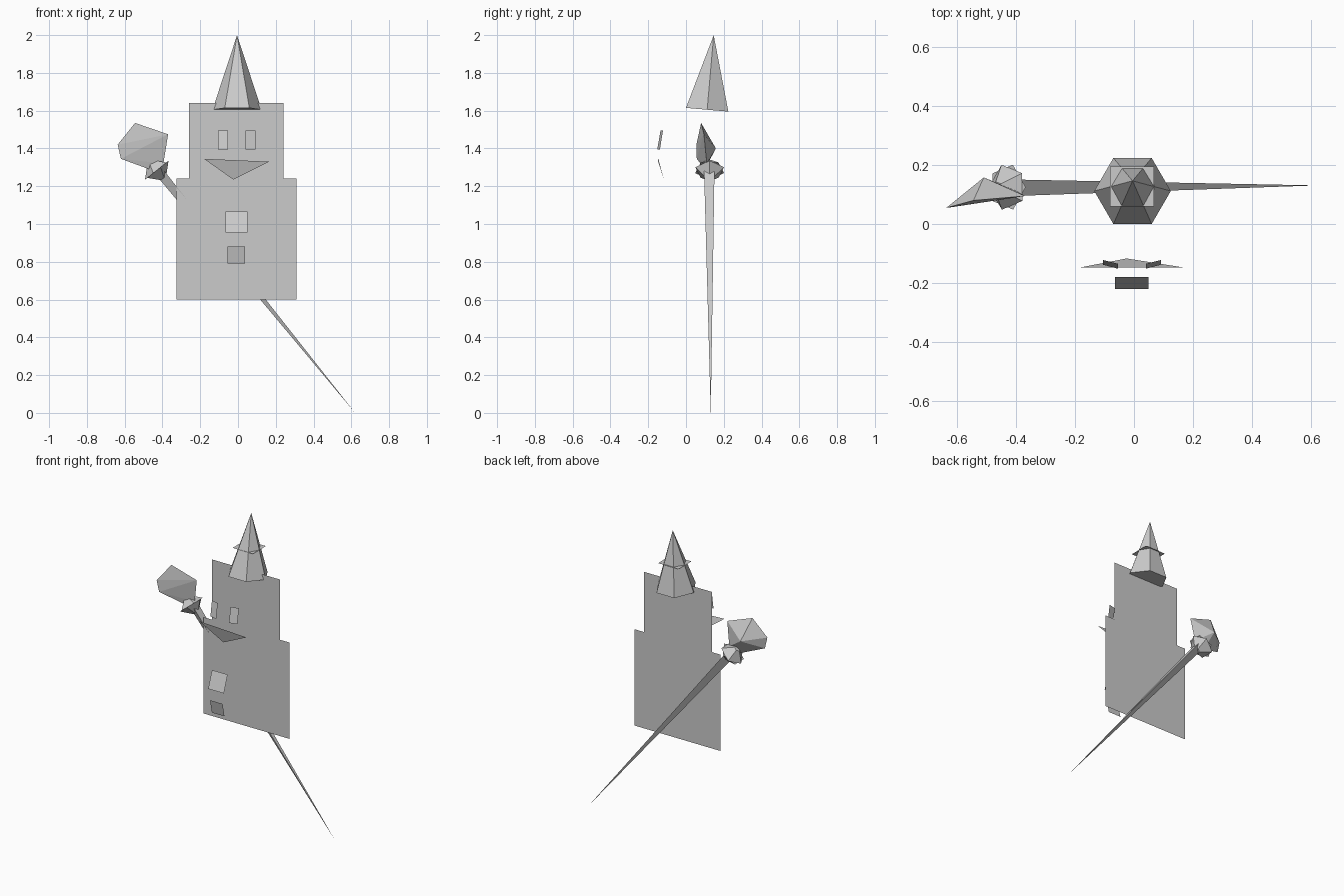
import bpy, bmesh, math
from mathutils import Vector, Matrix

old = bpy.data.objects.get("Cube")
if old:
    bpy.data.objects.remove(old, do_unlink=True)

GREY = (0.6, 0.6, 0.6, 1)
mat = bpy.data.materials.new("plain grey")
mat.use_nodes = True
mat.diffuse_color = GREY
bsdf = mat.node_tree.nodes["Principled BSDF"]
bsdf.inputs["Base Color"].default_value = GREY
bsdf.inputs["Roughness"].default_value = 0.8


def finish(name, bm):
    mesh = bpy.data.meshes.new(name)
    bm.to_mesh(mesh)
    bm.free()
    mesh.materials.append(mat)
    obj = bpy.data.objects.new(name, mesh)
    bpy.context.scene.collection.objects.link(obj)
    return obj


def sheet(name, points):
    """A single flat face."""
    bm = bmesh.new()
    bm.faces.new([bm.verts.new(p) for p in points])
    return finish(name, bm)


def spike(name, base, tip, sides, r1, r2=0.0, turn=0.0):
    """A low-poly cone from base to tip."""
    base, tip = Vector(base), Vector(tip)
    axis = tip - base
    spin = axis.to_track_quat("Z", "Y").to_matrix().to_4x4()
    bm = bmesh.new()
    bmesh.ops.create_cone(
        bm, cap_ends=True, segments=sides, radius1=r1, radius2=r2, depth=axis.length,
        matrix=Matrix.Translation((base + tip) / 2) @ spin @ Matrix.Rotation(turn, 4, "Z"))
    bmesh.ops.remove_doubles(bm, verts=bm.verts, dist=0.0001)
    return finish(name, bm)


# Flat stepped panel for the body and head
sheet("body_panel", [(x, 0.1, z) for x, z in (
    (-0.325, 0.6), (0.31, 0.6), (0.31, 1.24), (0.24, 1.24),
    (0.24, 1.64), (-0.26, 1.64), (-0.26, 1.24), (-0.325, 1.24))])

# Hat, tipped slightly backward, with a thin square brim through it
bm = bmesh.new()
bmesh.ops.create_cone(
    bm, cap_ends=True, segments=6, radius1=0.13, radius2=0, depth=0.396,
    matrix=Matrix.Translation((-0.005, 0.112, 1.605))
    @ Matrix.Rotation(math.radians(-5), 4, "X")
    @ Matrix.Rotation(math.radians(30), 4, "Z")
    @ Matrix.Translation((0, 0, 0.198)))
bmesh.ops.remove_doubles(bm, verts=bm.verts, dist=0.0001)
hat = finish("hat", bm)
# Turn the hexagon so that its corners point sideways
side = max(hat.data.vertices, key=lambda v: v.co.x).co
if side.x < 0.12:
    axis = Matrix.Rotation(math.radians(-5), 4, "X")
    pivot = Matrix.Translation((-0.005, 0.112, 1.605))
    hat.data.transform(pivot @ axis @ Matrix.Rotation(math.radians(30), 4, "Z")
                       @ axis.inverted() @ pivot.inverted())
sheet("hat_brim", [(-0.082, 0.06, 1.78), (0.068, 0.06, 1.78),
                   (0.068, 0.196, 1.78), (-0.082, 0.196, 1.78)])

# Eyes, angled away from the middle
for name, s in (("right_eye", -1), ("left_eye", 1)):
    cx = -0.007
    outer, inner = cx + s * 0.099, cx + s * 0.047
    sheet(name, [(outer, -0.138, 1.395), (inner, -0.152, 1.395),
                 (inner, -0.135, 1.495), (outer, -0.122, 1.495)][::-s])

# Mouth
sheet("mouth", [(-0.18, -0.147, 1.345), (-0.025, -0.117, 1.235), (0.165, -0.147, 1.33)])

# Buttons: the upper one leans back, the lower one leans forward
for name, x0, x1, z0, z1, y0, y1 in (
        ("upper_button", -0.065, 0.05, 0.955, 1.065, -0.22, -0.18),
        ("lower_button", -0.055, 0.037, 0.79, 0.88, -0.195, -0.215)):
    sheet(name, [(x0, y0, z0), (x1, y0, z0), (x1, y1, z1), (x0, y1, z1)])

# Staff, tapering to a point at the floor, with a flared collar
foot, top = Vector((0.62, 0.131, 0)), Vector((-0.41, 0.123, 1.28))
along = (top - foot).normalized()
spike("staff", top, foot, 3, 0.032, turn=math.radians(180))
collar = Vector((-0.43, 0.125, 1.285))
spike("collar_lower", collar, collar - along * 0.055, 5, 0.08, 0.02)
spike("collar_upper", collar, collar + along * 0.055, 5, 0.08, 0.02, math.radians(36))

# Faceted crystal: a broad front with a point behind
bm = bmesh.new()
for p in ((-0.545, 0.08, 1.535), (-0.37, 0.095, 1.475), (-0.395, 0.11, 1.32),
          (-0.47, 0.1, 1.29), (-0.62, 0.057, 1.345), (-0.637, 0.055, 1.42),
          (-0.51, 0.158, 1.4)):
    bm.verts.new(p)
bmesh.ops.convex_hull(bm, input=bm.verts)
bmesh.ops.recalc_face_normals(bm, faces=bm.faces)
finish("crystal", bm)
